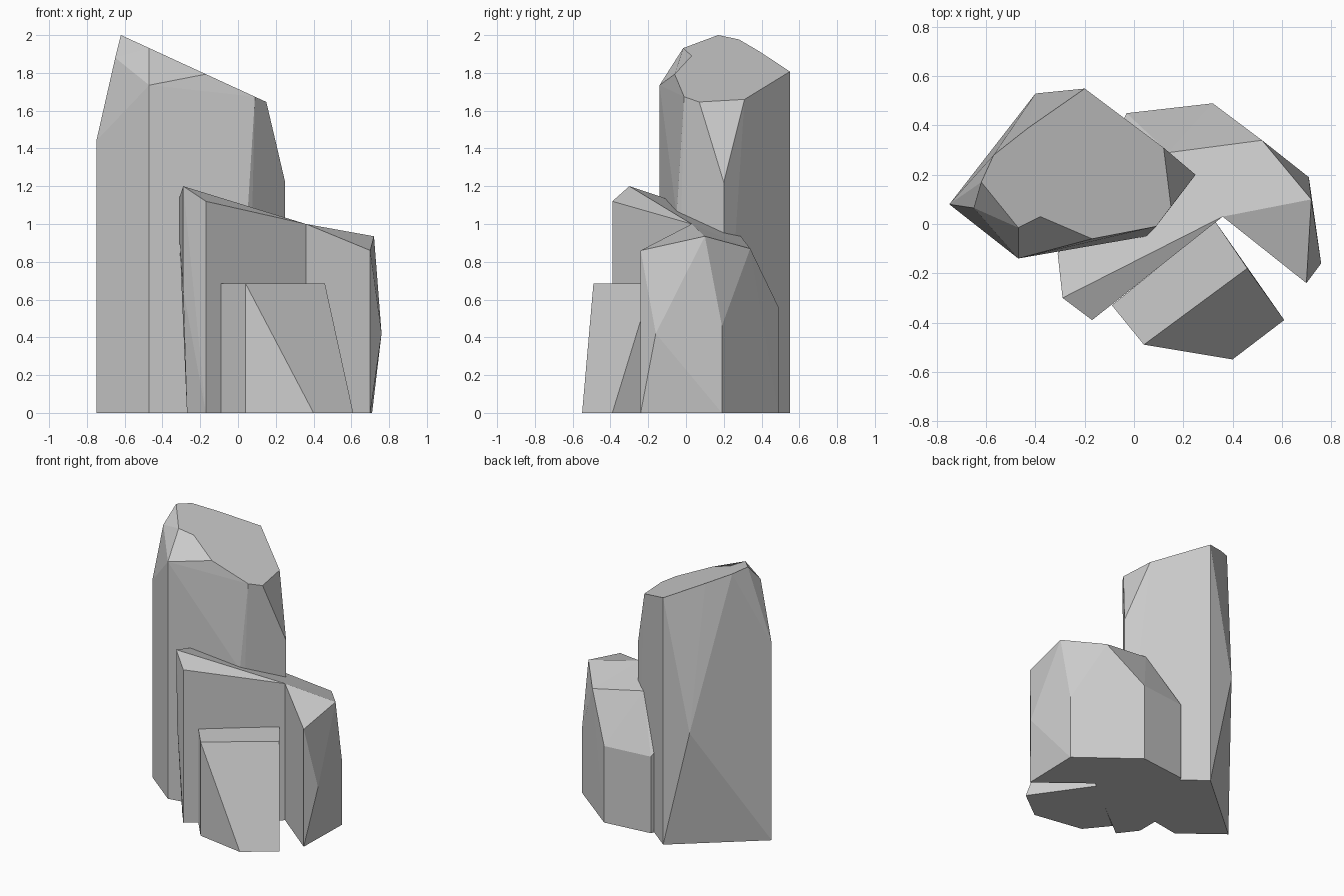
import bpy, bmesh
from mathutils import Vector

if "Cube" in bpy.data.objects:
    bpy.data.objects.remove(bpy.data.objects["Cube"])


def hull(name, upper, base, chip=None):
    """Flat-faced rock: convex hull of upper corners plus ground corners.
    chip = (corner a, corner b, point): dents edge a-b in to the point."""
    bm = bmesh.new()
    for p in upper + [(x, y, 0) for x, y in base]:
        bm.verts.new(p)
    res = bmesh.ops.convex_hull(bm, input=bm.verts)
    loose = [v for v in bm.verts if not v.link_faces]
    bmesh.ops.delete(bm, geom=loose, context='VERTS')
    bmesh.ops.dissolve_limit(bm, angle_limit=0.035, verts=bm.verts, edges=bm.edges)
    if chip:
        a, b, p = (Vector(c) for c in chip)
        for e in list(bm.edges):
            ends = [v.co for v in e.verts]
            if all(min((c - q).length for c in ends) < 1e-3 for q in (a, b)):
                bmesh.utils.edge_split(e, e.verts[0], 0.5)[1].co = p
                break
    bmesh.ops.recalc_face_normals(bm, faces=bm.faces)
    me = bpy.data.meshes.new(name)
    bm.to_mesh(me)
    bm.free()
    ob = bpy.data.objects.new(name, me)
    bpy.context.collection.objects.link(ob)
    return ob


def slant(x, y):
    """Point on the sloping top of the tall rock."""
    return (x, y, 1.715 - 0.46 * x)


# Tall rock with slanted top and a small chip at the front
rim = [(-0.62, 0.17), (-0.57, 0.28), (-0.43, 0.39), (-0.20, 0.55), (0.12, 0.31),
       (0.15, 0.07), (0.09, -0.01), (-0.17, -0.06), (-0.47, -0.015)]
hull("tall_rock",
     [slant(*p) for p in rim] + [
         (-0.65, 0.065, 1.88), (-0.75, 0.08, 1.44), (-0.47, -0.14, 1.735),
         (0.05, -0.05, 1.05), (0.25, 0.20, 1.22), (-0.40, 0.53, 0.86)],
     [(-0.75, 0.08), (-0.47, -0.14), (0.05, -0.05), (0.25, 0.20), (-0.20, 0.55)],
     chip=(slant(-0.47, -0.015), slant(-0.17, -0.06), slant(-0.38, 0.03)))

# Middle rock: two lobes meeting in a vertical crease at the front
seam = [(0.36, 0.03, 1.0), (0.52, 0.34, 0.87), (0.32, 0.49, 0.56)]
seam_base = [(0.36, 0.03), (0.32, 0.49)]
middle = hull("middle_rock", seam + [
    (-0.29, -0.30, 1.20), (-0.17, -0.39, 1.12), (-0.31, -0.12, 1.14),
    (-0.31, -0.12, 0.93), (-0.29, -0.29, 0.65),
    (0.14, 0.29, 0.935), (-0.03, 0.45, 0.56)],
    seam_base + [(-0.17, -0.39), (-0.27, -0.26), (-0.27, -0.10), (-0.03, 0.45)])
lobe = hull("middle_rock_lobe", seam + [
    (0.70, -0.24, 0.86), (0.72, 0.10, 0.935), (0.76, -0.16, 0.42), (0.71, 0.19, 0.46)],
    seam_base + [(0.70, -0.24), (0.71, 0.19)])
lobe.hide_render = True
lobe.hide_set(True)
union = middle.modifiers.new("join_lobe", 'BOOLEAN')
union.operation = 'UNION'
union.solver = 'EXACT'
union.object = lobe

# Small rock with flat top and slanted front face
top = [(-0.09, -0.33), (0.04, -0.49), (0.46, -0.18), (0.33, 0.01)]
hull("small_rock", [(x, y, 0.685) for x, y in top],
     top + [(0.40, -0.55), (0.61, -0.39)])
